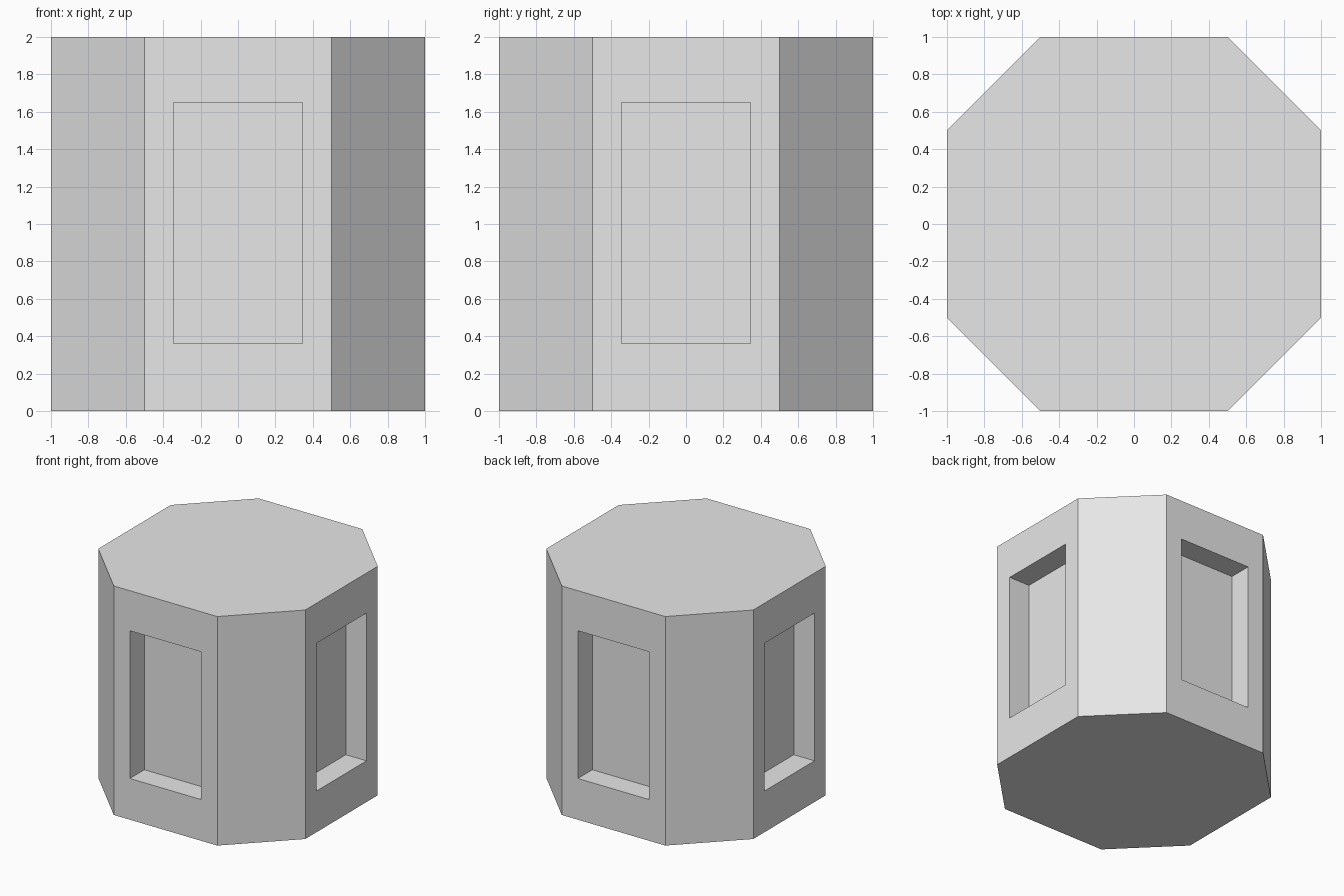
import bpy
import bmesh
from mathutils import Vector

cube = bpy.data.objects.get("Cube")
if cube:
    bpy.data.objects.remove(cube, do_unlink=True)

HEIGHT = 2.0
RIM = 0.155                # side border around each recess
SILL, LINTEL = 0.36, 1.65  # recess bottom and top heights
DEPTH = 0.2

# Plain grey material
grey = bpy.data.materials.new("plain grey")
grey.use_nodes = True
colour = (0.8, 0.8, 0.8, 1.0)
grey.diffuse_color = colour
grey.node_tree.nodes["Principled BSDF"].inputs["Base Color"].default_value = colour

# Eight-sided block: a square with its corners cut off, raised to full height
bm = bmesh.new()
outline = [(-0.5, -1), (0.5, -1), (1, -0.5), (1, 0.5),
           (0.5, 1), (-0.5, 1), (-1, 0.5), (-1, -0.5)]
base = bm.faces.new([bm.verts.new((x, y, 0)) for x, y in outline])
raised = bmesh.ops.extrude_face_region(bm, geom=[base], use_keep_orig=True)
top = [v for v in raised["geom"] if isinstance(v, bmesh.types.BMVert)]
bmesh.ops.translate(bm, verts=top, vec=(0, 0, HEIGHT))
bmesh.ops.recalc_face_normals(bm, faces=bm.faces)
bm.normal_update()

# Rectangular recess in each of the four wide sides
wide = [f for f in bm.faces if max(abs(f.normal.x), abs(f.normal.y)) > 0.99]
for face in wide:
    inward = face.normal * -DEPTH
    bmesh.ops.inset_individual(bm, faces=[face], thickness=RIM, use_even_offset=True)
    for v in face.verts:
        v.co.z = LINTEL if v.co.z > HEIGHT / 2 else SILL
    bm.normal_update()
    pushed = bmesh.ops.extrude_discrete_faces(bm, faces=[face])["faces"]
    bmesh.ops.translate(bm, verts=pushed[0].verts[:], vec=Vector(inward))

bmesh.ops.recalc_face_normals(bm, faces=bm.faces)
mesh = bpy.data.meshes.new("octagonal_block")
bm.to_mesh(mesh)
bm.free()
mesh.materials.append(grey)
block = bpy.data.objects.new("octagonal_block", mesh)
bpy.context.collection.objects.link(block)
